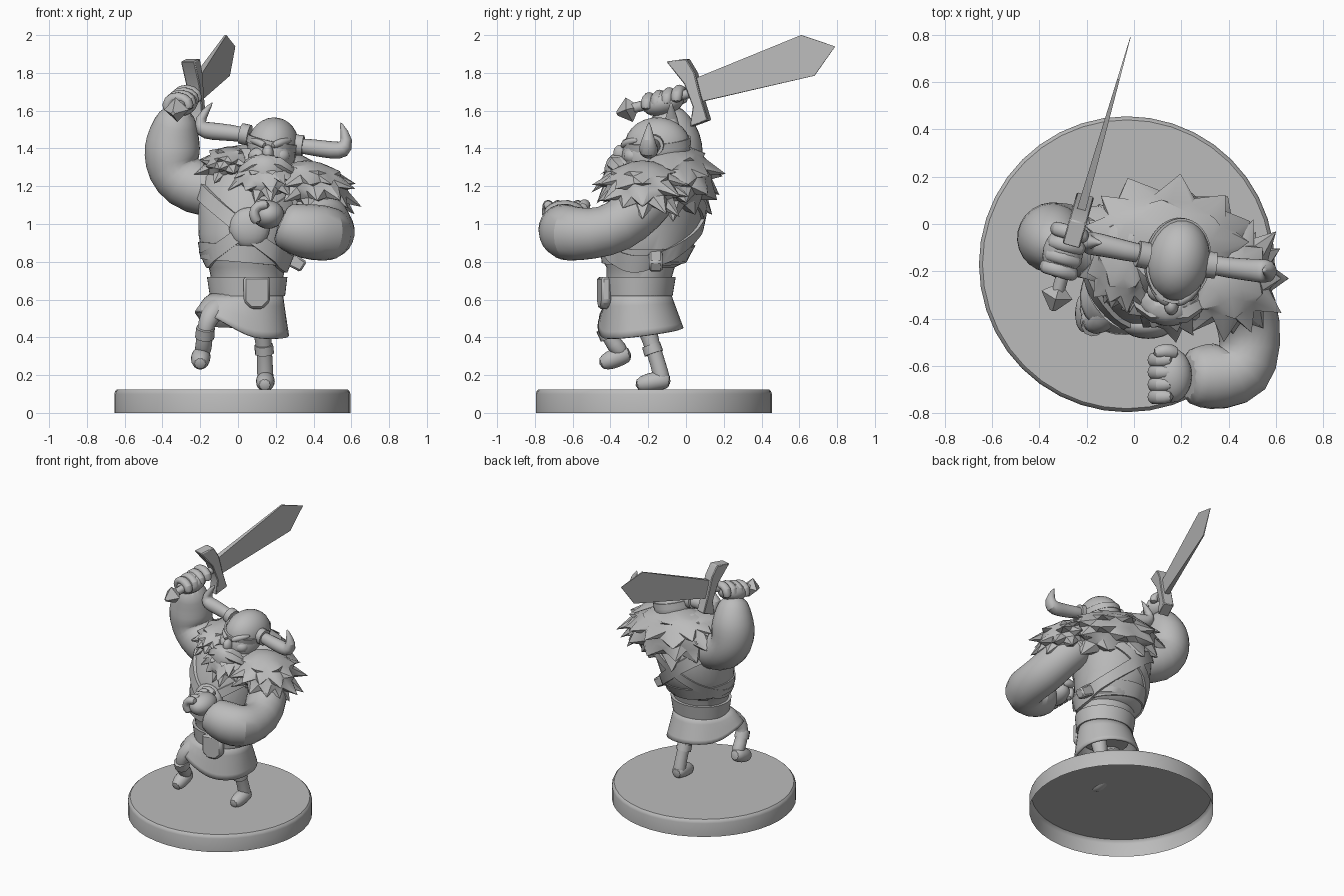
import bpy, bmesh, math, random
from mathutils import Vector, Matrix, Euler

random.seed(4)
cube = bpy.data.objects.get("Cube")
if cube:
    bpy.data.objects.remove(cube)

grey = bpy.data.materials.new("plain grey")
grey.use_nodes = True
tone = (0.5, 0.5, 0.5, 1)
grey.diffuse_color = tone
grey.node_tree.nodes["Principled BSDF"].inputs["Base Color"].default_value = tone


def finish(name, bm, smooth=40, subsurf=0, bevel=0, thick=0):
    bmesh.ops.recalc_face_normals(bm, faces=bm.faces)
    mesh = bpy.data.meshes.new(name)
    bm.to_mesh(mesh)
    bm.free()
    mesh.materials.append(grey)
    ob = bpy.data.objects.new(name, mesh)
    bpy.context.collection.objects.link(ob)
    if thick:
        ob.modifiers.new("thickness", "SOLIDIFY").thickness = thick
    if bevel:
        ob.modifiers.new("bevel", "BEVEL").width = bevel
    if subsurf:
        ob.modifiers.new("smooth", "SUBSURF").levels = subsurf
    if smooth:
        bpy.ops.object.select_all(action="DESELECT")
        ob.select_set(True)
        bpy.context.view_layer.objects.active = ob
        bpy.ops.object.shade_smooth_by_angle(angle=math.radians(smooth))


def skin(bm, rings, caps=True, closed=False):
    """Join rings of points with quads."""
    loops = [[bm.verts.new(p) for p in ring] for ring in rings]
    for a, b in zip(loops, loops[1:] + loops[:1] if closed else loops[1:]):
        for i in range(len(a)):
            j = (i + 1) % len(a)
            bm.faces.new((a[i], a[j], b[j], b[i]))
    if caps and not closed:
        bm.faces.new(loops[0])
        bm.faces.new(loops[-1])


def turns(n):
    return [math.tau * k / n for k in range(n)]


def tube(name, pts, sides=10, subsurf=1, smooth=50):
    """Limb swept through (x, y, z, radius) points."""
    ps = [Vector(p[:3]) for p in pts]
    rings, quat, last = [], None, None
    for i, p in enumerate(ps):
        d = (ps[min(i + 1, len(ps) - 1)] - ps[max(i - 1, 0)]).normalized()
        quat = d.to_track_quat("Z", "Y") if quat is None else last.rotation_difference(d) @ quat
        last = d
        rings.append([p + quat @ Vector((math.cos(t), math.sin(t), 0)) * pts[i][3] for t in turns(sides)])
    bm = bmesh.new()
    skin(bm, rings)
    finish(name, bm, smooth, subsurf)


def placed(at, size, turn):
    return Matrix.LocRotScale(Vector(at), Euler([math.radians(a) for a in turn]), Vector(size))


def ball(name, at, size, turn=(0, 0, 0), seg=20):
    bm = bmesh.new()
    bmesh.ops.create_uvsphere(bm, u_segments=seg, v_segments=seg // 2 + 2, radius=1,
                              matrix=placed(at, size, turn))
    finish(name, bm)


def shaggy(name, at, size, turn, reach, droop, skip=lambda p: False):
    """Mound whose scattered points are drawn out into hanging locks."""
    bm = bmesh.new()
    bmesh.ops.create_icosphere(bm, subdivisions=3, radius=1, matrix=placed(at, size, turn))
    verts = list(bm.verts)
    random.shuffle(verts)
    used = set()
    for v in verts:
        near = [e.other_vert(v) for e in v.link_edges]
        n = (v.co - Vector(at)).normalized()
        if used.intersection(near) or n.z > 0.85 or n.z < -0.75 or skip(v.co):
            continue
        used.add(v)
        v.co += (Vector((n.x, n.y, n.z * 0.5)) - Vector((0, 0, droop))) * reach * random.uniform(0.5, 1.1)
    finish(name, bm, 35)


def plate(name, outline, place, half, bevel=0):
    """Extruded outline; place(u, v, w) maps it into space."""
    bm = bmesh.new()
    skin(bm, [[place(u, v, s * half) for u, v in outline] for s in (-1, 1)])
    finish(name, bm, smooth=30, bevel=bevel)


# Round base, open underneath
bm = bmesh.new()
hub = Vector((-0.03, -0.17, 0))
skin(bm, [[hub + Vector((r * math.cos(t), r * math.sin(t), z)) for t in turns(40)]
          for r, z in ((0.61, 0.125), (0.62, 0.115), (0.625, 0.1), (0.625, 0))], False)
bm.verts.ensure_lookup_table()
bm.faces.new(bm.verts[:40])
finish("base", bm)

# Torso sections: z, centre x, centre y, radius x, radius y
BODY = [(0.55, 0.05, -0.25, 0.17, 0.15), (0.7, 0.05, -0.25, 0.19, 0.17), (0.77, 0.045, -0.24, 0.2, 0.18),
        (0.8, 0.045, -0.22, 0.23, 0.22), (0.95, 0.04, -0.19, 0.25, 0.26), (1.1, 0.06, -0.16, 0.27, 0.26),
        (1.25, 0.09, -0.14, 0.28, 0.21), (1.4, 0.14, -0.13, 0.14, 0.12)]


def on_body(t, z, grow=0.0):
    z = min(max(z, BODY[0][0]), BODY[-1][0])
    for a, b in zip(BODY, BODY[1:]):
        if z <= b[0]:
            f = (z - a[0]) / (b[0] - a[0])
            _, cx, cy, rx, ry = (p + (q - p) * f for p, q in zip(a, b))
            return Vector((cx + (rx + grow) * math.cos(t), cy + (ry + grow) * math.sin(t), z))


bm = bmesh.new()
skin(bm, [[on_body(t, row[0]) for t in turns(32)] for row in BODY])
finish("torso", bm)


def strap(name, mid, side, front, width, grow=0.014):
    """Band around the torso whose height tilts with direction."""
    bm, rings = bmesh.new(), []
    for t in turns(48):
        z = mid + side * math.cos(t) - front * math.sin(t)
        rings.append([on_body(t, z - width, -0.01), on_body(t, z - width, grow),
                      on_body(t, z + width, grow), on_body(t, z + width, -0.01)])
    skin(bm, rings, closed=True)
    finish(name, bm, 30)


strap("belt", 0.67, 0, 0, 0.05, 0.02)
strap("left_chest_strap", 1.0, 0.19, -0.03, 0.04)
strap("right_chest_strap", 0.99, -0.2, -0.03, 0.045, 0.019)
strap("vest_hem", 0.84, -0.02, 0, 0.045, 0.01)

# Kilt, lifted over the raised knee
bm, rings = bmesh.new(), []
for f in (0, 0.3, 0.6, 0.85, 1):
    ring = []
    for t in turns(36):
        lift = max(0, math.cos(t - math.radians(210))) ** 3
        low = 0.425 + 0.025 * math.sin(t) - 0.02 * math.cos(t) + 0.11 * lift
        p = on_body(t, 0.64, 0.005 + f * (0.03 + 0.04 * max(0, math.sin(t))) + math.sqrt(f) * 0.08 * lift)
        p.z += (low - 0.64) * f
        ring.append(p)
    rings.append(ring)
skin(bm, rings, False)
finish("kilt", bm, thick=0.015)

# Belt buckle, chest medallion and scabbard pouch
plate("belt_buckle", [(-0.07, 0.08), (0.07, 0.08), (0.07, -0.05), (0.03, -0.09), (-0.03, -0.09), (-0.07, -0.05)],
      lambda u, v, w: (0.1 + u, -0.435 + w + u * 0.2, 0.64 + v), 0.025, 0.012)
ball("chest_medallion", (0.06, -0.43, 0.98), (0.108, 0.055, 0.108))
plate("hip_pouch", [(-0.09, 0.0), (0.05, -0.075), (0.085, -0.02), (-0.05, 0.07)],
      lambda u, v, w: (0.28 + u, -0.16 + w, 0.82 + v), 0.035, 0.01)

# Standing leg and raised leg
tube("left_leg", [(0.12, -0.24, 0.58, 0.075), (0.13, -0.2, 0.42, 0.05), (0.14, -0.17, 0.33, 0.042),
                  (0.145, -0.13, 0.2, 0.045), (0.145, -0.12, 0.13, 0.05)])
tube("left_boot_cuff", [(0.137, -0.185, 0.36, 0.05), (0.14, -0.17, 0.315, 0.052)], subsurf=0)
tube("left_foot", [(0.145, -0.08, 0.165, 0.04), (0.145, -0.13, 0.175, 0.054), (0.145, -0.2, 0.16, 0.054), (0.14, -0.27, 0.145, 0.035)])
tube("right_leg", [(-0.03, -0.28, 0.6, 0.085), (-0.11, -0.37, 0.55, 0.07), (-0.155, -0.42, 0.51, 0.055),
                   (-0.175, -0.425, 0.44, 0.045), (-0.18, -0.38, 0.36, 0.046), (-0.19, -0.33, 0.31, 0.05)])
tube("right_boot_cuff", [(-0.172, -0.43, 0.45, 0.05), (-0.176, -0.405, 0.4, 0.052)], subsurf=0)
tube("right_foot", [(-0.19, -0.29, 0.315, 0.04), (-0.195, -0.34, 0.305, 0.055), (-0.2, -0.4, 0.28, 0.056), (-0.2, -0.46, 0.255, 0.035)])

# Left arm folded across the front
tube("left_arm", [(0.3, -0.13, 1.17, 0.12), (0.41, -0.22, 1.1, 0.145), (0.475, -0.36, 0.975, 0.145),
                  (0.495, -0.5, 0.945, 0.14), (0.47, -0.625, 0.95, 0.155), (0.36, -0.645, 0.96, 0.155),
                  (0.27, -0.645, 0.985, 0.135), (0.215, -0.645, 1.01, 0.115)], sides=12)
ball("left_hand", (0.16, -0.64, 1.05), (0.085, 0.115, 0.075))
for i in range(4):
    y = -0.73 + i * 0.052
    tube("left_finger", [(0.17, y, 1.1, 0.03), (0.1, y, 1.105, 0.034), (0.075, y, 1.05, 0.036), (0.11, y, 1.0, 0.03)], 8)
tube("left_thumb", [(0.19, -0.55, 1.08, 0.035), (0.13, -0.53, 1.105, 0.036), (0.08, -0.55, 1.1, 0.028)], 8)

# Right arm raised, with a bent elbow
tube("right_arm", [(0.0, -0.13, 1.17, 0.13), (-0.16, -0.1, 1.17, 0.15), (-0.29, -0.06, 1.22, 0.155),
                   (-0.345, -0.05, 1.29, 0.15), (-0.35, -0.06, 1.37, 0.157), (-0.345, -0.06, 1.45, 0.15),
                   (-0.33, -0.09, 1.54, 0.12), (-0.315, -0.12, 1.61, 0.08)], sides=12)
ball("right_hand", (-0.3, -0.12, 1.64), (0.085, 0.115, 0.065), (15, 0, -15))


# Sword, laid out in an upright plane: u along y, v up
def blade(u, v, w):
    return Vector((-0.24 + 0.285 * u + 0.96 * w, u - 0.27 * w, v))


for i in range(4):
    u = -0.2 + i * 0.053
    mid = 1.655 + 0.25 * (u + 0.1)
    tube("right_finger", [(*blade(u, mid + a, b), 0.034) for a, b in
                          ((-0.04, -0.08), (0.03, -0.08), (0.05, -0.02), (0.02, 0.04), (-0.03, 0.035))], 8)
tube("sword_grip", [(*blade(-0.33, 1.6, 0), 0.028), (*blade(0.05, 1.7, 0), 0.025)], 8, 0)
tube("sword_pommel", [(*blade(-0.365, 1.585, 0), 0.012), (*blade(-0.3, 1.605, 0), 0.068),
                      (*blade(-0.27, 1.615, 0), 0.03)], 4, 0, 0)
plate("sword_guard", [(-0.095, 1.86), (0.01, 1.875), (0.055, 1.8), (0.085, 1.68), (0.125, 1.55),
                      (0.03, 1.515), (0.045, 1.62), (0.0, 1.74)], blade, 0.038, 0.005)
plate("sword_blade", [(0.05, 1.77), (0.61, 2.0), (0.79, 1.94), (0.68, 1.785), (0.07, 1.645)],
      lambda u, v, w: blade(u, v, w * (1 - u * 1.2)), 0.02)

# Head, face and helmet
ball("head", (0.18, -0.175, 1.36), (0.125, 0.165, 0.15))
ball("helmet_dome", (0.185, -0.15, 1.415), (0.135, 0.175, 0.15), (0, 13, -8), 24)
ball("nose", (0.158, -0.345, 1.375), (0.03, 0.04, 0.045))
for s in (-1, 1):
    tube("eyebrow", [(0.16 + s * 0.012, -0.338, 1.41, 0.02), (0.17 + s * 0.06, -0.315, 1.435, 0.024),
                     (0.175 + s * 0.11, -0.245, 1.445, 0.014)], 8)
    ball("cheek", (0.165 + s * 0.055, -0.28, 1.36), (0.055, 0.05, 0.045))
    tube("moustache", [(0.145, -0.38, 1.325, 0.038), (0.15 + s * 0.06, -0.375, 1.315, 0.045),
                       (0.15 + s * 0.12, -0.34, 1.28, 0.034), (0.15 + s * 0.16, -0.31, 1.24, 0.005)], 6, 0)
bm = bmesh.new()
m = Matrix.LocRotScale(Vector((0.185, -0.155, 1.43)), Euler((0.05, 0.22, -0.14)), None)
skin(bm, [[m @ Vector((0.135 * g * math.cos(t), 0.175 * g * math.sin(t), h)) for t in turns(32)]
          for g, h in ((0.96, -0.02), (1.04, -0.02), (1.04, 0.02), (0.96, 0.02))], closed=True)
finish("helmet_rim", bm, 30)

# Horns with collars
tube("left_horn", [(0.28, -0.165, 1.42, 0.042), (0.4, -0.185, 1.405, 0.046), (0.5, -0.195, 1.39, 0.05),
                   (0.56, -0.2, 1.39, 0.056), (0.585, -0.2, 1.44, 0.04), (0.54, -0.195, 1.545, 0.003)])
tube("right_horn", [(0.08, -0.135, 1.465, 0.042), (-0.05, -0.11, 1.485, 0.046), (-0.13, -0.09, 1.49, 0.05),
                    (-0.195, -0.08, 1.5, 0.054), (-0.21, -0.075, 1.55, 0.038), (-0.13, -0.08, 1.65, 0.003)])
tube("left_horn_collar", [(0.3, -0.17, 1.42, 0.056), (0.345, -0.175, 1.415, 0.056)], 14, 0)
tube("right_horn_collar", [(0.06, -0.135, 1.47, 0.056), (0.015, -0.125, 1.48, 0.056)], 14, 0)

# Beard tapering to a point
tube("beard", [(0.15, -0.27, 1.33, 0.12), (0.145, -0.31, 1.27, 0.145), (0.135, -0.35, 1.21, 0.11),
               (0.125, -0.39, 1.14, 0.02)], 12)
shaggy("beard_locks", (0.145, -0.3, 1.25), (0.15, 0.15, 0.1), (20, 0, 0), 0.06, 0.9)

# Fur mantle, open at the chest
def chest(p):
    return p.y < -0.24 and p.x < 0.28


shaggy("fur_back", (0.14, -0.06, 1.25), (0.33, 0.2, 0.17), (-8, 8, -6), 0.09, 0.6, chest)
shaggy("fur_left_shoulder", (0.4, -0.23, 1.2), (0.19, 0.19, 0.13), (0, 18, 0), 0.09, 0.5, chest)
shaggy("fur_right_shoulder", (-0.05, -0.13, 1.31), (0.13, 0.2, 0.1), (0, -10, 0), 0.07, 0.3)
